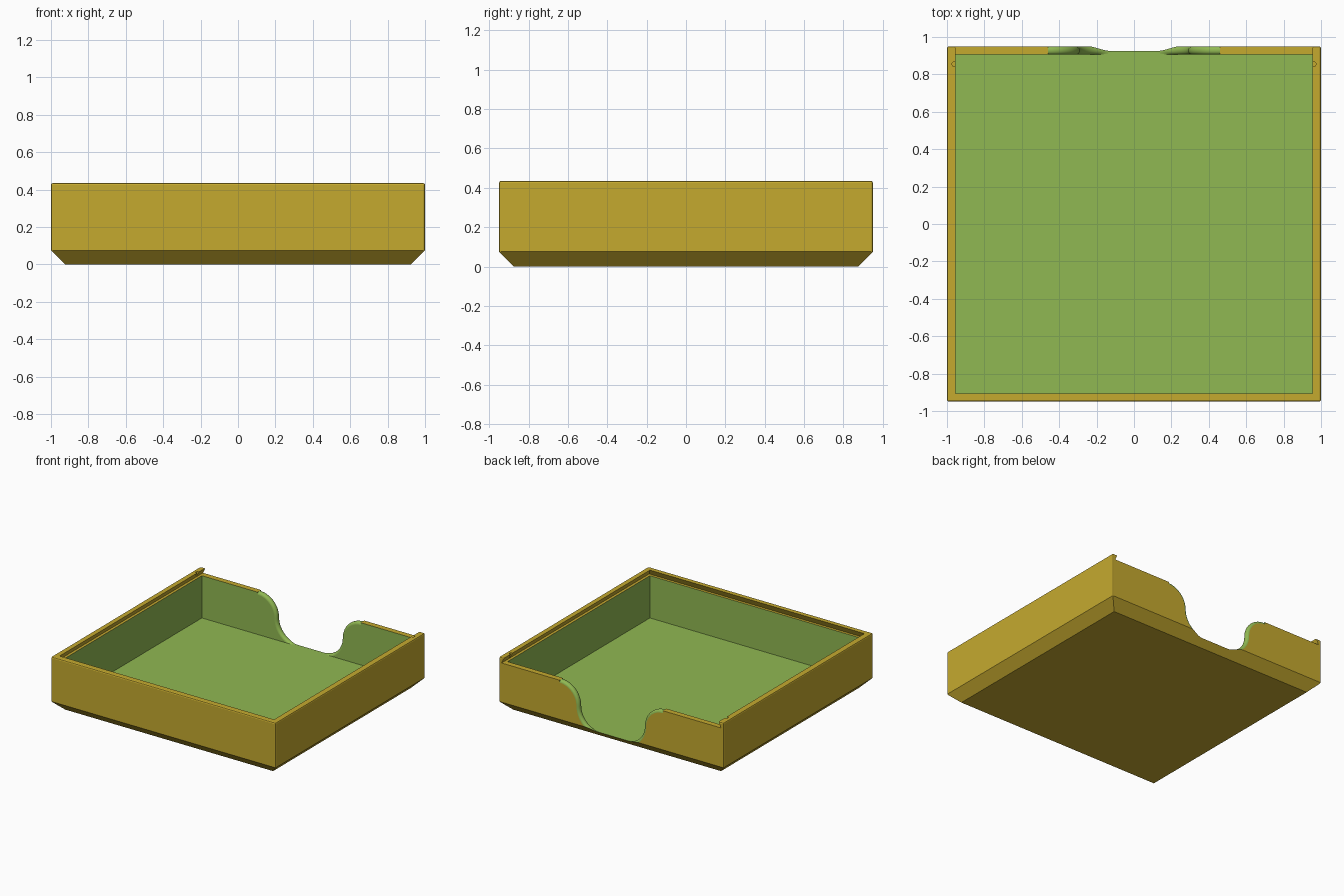
import bpy, bmesh, math

HX, HY, TOP = 1.0, 0.95, 0.435      # half sizes and rim height
WALL, FLOOR, LEDGE = 0.045, 0.05, 0.39
CHAMFER, R, ROUND = 0.075, 0.17, 0.02
YELLOW, GREEN = 0, 1

default = bpy.data.objects.get("Cube")
if default:
    bpy.data.objects.remove(default, do_unlink=True)


def material(name, rgb):
    m = bpy.data.materials.new(name)
    m.use_nodes = True
    m.diffuse_color = (*rgb, 1)
    m.node_tree.nodes["Principled BSDF"].inputs["Base Color"].default_value = (*rgb, 1)
    return m


MATS = [material("mustard_yellow", (0.56, 0.40, 0.028)),
        material("leaf_green", (0.28, 0.48, 0.085))]


def make_object(name, bm, index):
    bmesh.ops.recalc_face_normals(bm, faces=bm.faces)
    for f in bm.faces:
        f.material_index = index
    mesh = bpy.data.meshes.new(name)
    bm.to_mesh(mesh)
    bm.free()
    for m in MATS:
        mesh.materials.append(m)
    ob = bpy.data.objects.new(name, mesh)
    bpy.context.collection.objects.link(ob)
    return ob


def loft(bm, rings):
    """Join closed rings of equal length and cap both ends."""
    rows = [[bm.verts.new(p) for p in ring] for ring in rings]
    n = len(rows[0])
    for a, b in zip(rows, rows[1:]):
        for i in range(n):
            j = (i + 1) % n
            bm.faces.new((a[i], a[j], b[j], b[i]))
    bm.faces.new(rows[0][::-1])
    bm.faces.new(rows[-1])


def rect(x, y0, y1, z):
    return [(-x, y0, z), (x, y0, z), (x, y1, z), (-x, y1, z)]


# Outer tray block with chamfered base and softened rim and corners
bm = bmesh.new()
loft(bm, [rect(HX - CHAMFER, CHAMFER - HY, HY - CHAMFER, 0),
          rect(HX, -HY, HY, CHAMFER), rect(HX, -HY, HY, TOP)])
edges = [e for e in bm.edges
         if max(v.co.z for v in e.verts) > TOP - 0.01]
bmesh.ops.bevel(bm, geom=edges, offset=0.01, segments=2, profile=0.5,
                affect='EDGES')
tray = make_object("tray", bm, YELLOW)

# Dovetail slot for a sliding lid, open at the back
bm = bmesh.new()
inner_x, inner_y = HX - WALL, HY - WALL
under, slope = 0.022, 0.022 / (TOP - LEDGE)
rings = []
for z in (LEDGE, TOP + 0.02):
    grow = under - slope * (z - LEDGE)
    rings.append(rect(inner_x + grow, -inner_y - grow, HY + 0.2, z))
loft(bm, rings)
lid_slot = make_object("lid_slot_cutter", bm, YELLOW)

# Inner cavity
bm = bmesh.new()
loft(bm, [rect(inner_x, -inner_y, inner_y, z) for z in (FLOOR, LEDGE + 0.02)])
cavity = make_object("cavity_cutter", bm, GREEN)


# Finger notch in the back wall: S-curved sides with rounded edges
def notch_ring(y, d, steps=14):
    mid = FLOOR + R
    half = [(0.12 + 2 * R, TOP + 0.2)]
    for i in range(steps + 1):
        a = math.pi / 2 * (1 + i / steps)
        half.append((0.12 + 2 * R + (R - d) * math.cos(a), mid + (R - d) * math.sin(a)))
    for i in range(1, steps + 1):
        a = -math.pi / 2 * i / steps
        half.append((0.12 + (R + d) * math.cos(a),
                     max(FLOOR, mid + (R + d) * math.sin(a))))
    pts = half + [(-x, z) for x, z in reversed(half)]
    return [(x, y, z) for x, z in pts]


sections = [(inner_y - 0.015, ROUND)]
for i in range(6):
    a = math.pi / 2 * i / 5
    sections.append((inner_y + ROUND * (1 - math.cos(a)), ROUND * (1 - math.sin(a))))
sections += [(HY + inner_y - y, d) for y, d in reversed(sections)]
bm = bmesh.new()
loft(bm, [notch_ring(y, d) for y, d in sections])
notch = make_object("finger_notch_cutter", bm, GREEN)

# Small catch recesses in the side rails
cutters = [lid_slot, cavity, notch]
for side in (-1, 1):
    bm = bmesh.new()
    bmesh.ops.create_cone(bm, cap_ends=True, segments=20, radius1=0.013,
                          radius2=0.013, depth=0.1)
    bmesh.ops.translate(bm, verts=bm.verts,
                        vec=(side * 0.96, 0.855, LEDGE + 0.051))
    cutters.append(make_object("catch_cutter", bm, YELLOW))

# Carve the tray, then drop the cutters
for cutter in cutters:
    cutter.hide_render = True
    mod = tray.modifiers.new(cutter.name, 'BOOLEAN')
    mod.operation = 'DIFFERENCE'
    mod.solver = 'EXACT'
    mod.object = cutter
bpy.context.view_layer.update()
carved = bpy.data.meshes.new_from_object(
    tray.evaluated_get(bpy.context.evaluated_depsgraph_get()))
tray.modifiers.clear()
tray.data = carved
for cutter in cutters:
    bpy.data.objects.remove(cutter, do_unlink=True)

# Smooth only the curved notch faces
for p in carved.polygons:
    p.use_smooth = p.material_index == GREEN and max(map(abs, p.normal)) < 0.9999
